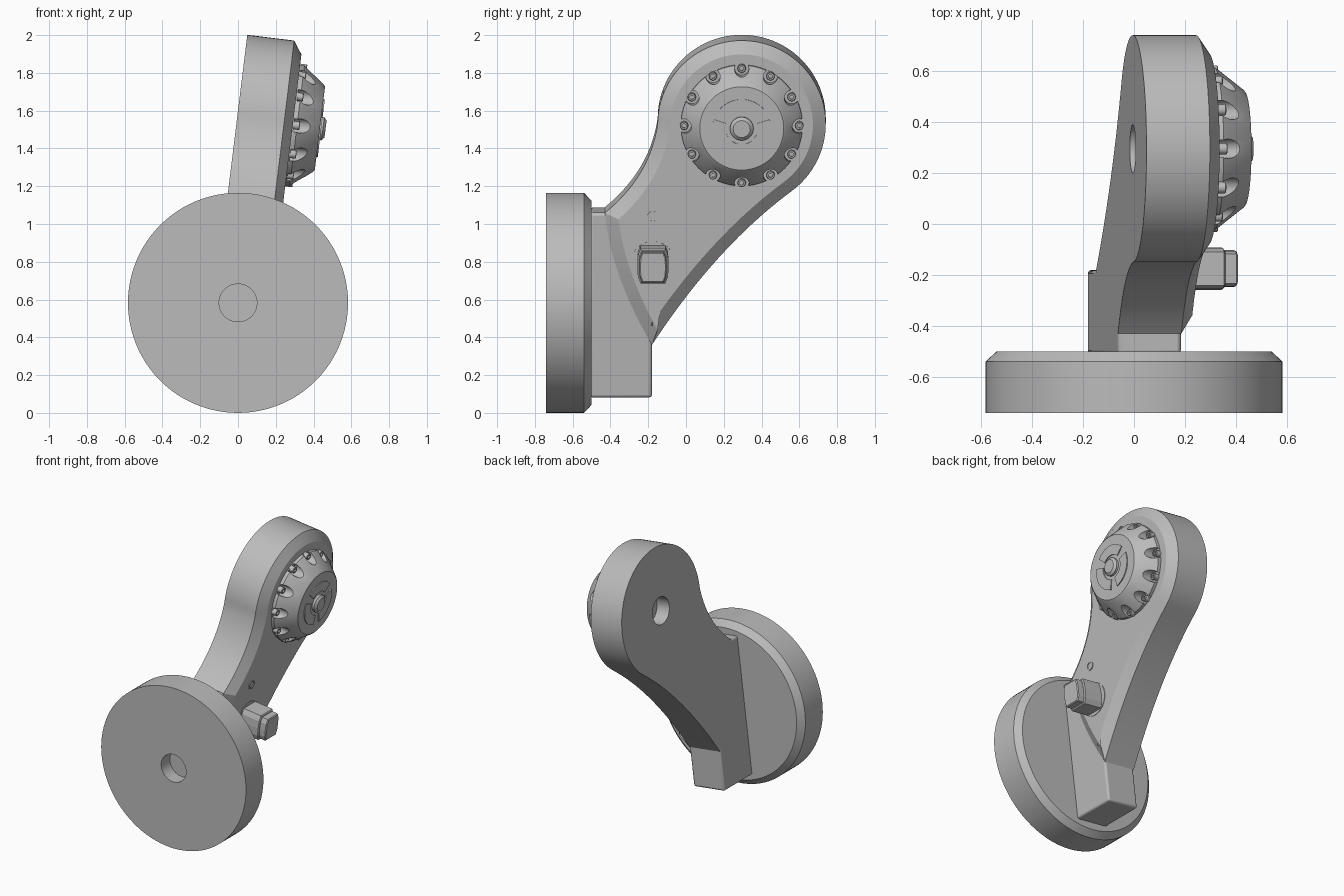
import bpy, bmesh
from math import radians, cos, sin, pi
from mathutils import Matrix, Vector

if "Cube" in bpy.data.objects:
    bpy.data.objects.remove(bpy.data.objects["Cube"])

grey = bpy.data.materials.new("plain grey")
grey.use_nodes = True
COLOUR = (0.5, 0.5, 0.5, 1)
grey.diffuse_color = COLOUR
grey.node_tree.nodes["Principled BSDF"].inputs["Base Color"].default_value = COLOUR

# Arm frame: x runs out of the arm's side face, origin at the head centre line
ARM = Matrix.Translation((-0.005, 0, 1.56)) @ Matrix.Rotation(radians(7), 4, 'Y')
HEAD_Y, HEAD_R = 0.295, 0.445
HEAD = ARM @ Matrix.Translation((0, HEAD_Y, 0))


def finish(name, bm, matrix):
    bmesh.ops.recalc_face_normals(bm, faces=bm.faces)
    mesh = bpy.data.meshes.new(name)
    bm.to_mesh(mesh)
    bm.free()
    mesh.materials.append(grey)
    obj = bpy.data.objects.new(name, mesh)
    obj.matrix_world = matrix
    bpy.context.collection.objects.link(obj)
    return obj


def smooth(obj, angle=25):
    bpy.ops.object.select_all(action='DESELECT')
    obj.select_set(True)
    bpy.context.view_layer.objects.active = obj
    bpy.ops.object.shade_smooth_by_angle(angle=radians(angle))


def lathe_into(bm, profile, steps, offset=(0, 0, 0)):
    """Turn a closed-off (x, radius) profile about the x axis."""
    verts = [bm.verts.new((x, 0, r)) for x, r in profile]
    edges = [bm.edges.new(pair) for pair in zip(verts, verts[1:])]
    before = set(bm.verts) - set(verts)
    bmesh.ops.spin(bm, geom=verts + edges, cent=(0, 0, 0), axis=(1, 0, 0),
                   angle=2 * pi, steps=steps)
    new = [v for v in bm.verts if v not in before]
    bmesh.ops.remove_doubles(bm, verts=new, dist=1e-5)
    new = [v for v in bm.verts if v not in before]
    bmesh.ops.translate(bm, verts=new, vec=offset)


def lathe(name, profile, matrix, steps=64):
    bm = bmesh.new()
    lathe_into(bm, profile, steps)
    return finish(name, bm, matrix)


def prism_into(bm, outline, x0, x1, inset=0, rise=0):
    """Extrude a (y, z) outline along x, with an optional sloped rim."""
    face = bm.faces.new([bm.verts.new((x0, y, z)) for y, z in outline])
    made = bmesh.ops.extrude_face_region(bm, geom=[face], use_keep_orig=True)["geom"]
    bmesh.ops.translate(bm, vec=(x1 - x0, 0, 0),
                        verts=[g for g in made if isinstance(g, bmesh.types.BMVert)])
    bmesh.ops.recalc_face_normals(bm, faces=bm.faces)
    if inset:
        top = [g for g in made if isinstance(g, bmesh.types.BMFace)]
        bmesh.ops.inset_region(bm, faces=top, thickness=inset, depth=rise,
                               use_even_offset=True)


def prism(name, outline, x0, x1, matrix, inset=0, rise=0):
    bm = bmesh.new()
    prism_into(bm, outline, x0, x1, inset, rise)
    return finish(name, bm, matrix)


def cut(obj, cutter):
    mod = obj.modifiers.new("cut", 'BOOLEAN')
    mod.operation, mod.solver, mod.object = 'DIFFERENCE', 'EXACT', cutter
    bpy.context.view_layer.objects.active = obj
    bpy.ops.object.modifier_apply(modifier=mod.name)
    bpy.data.objects.remove(cutter)


def curve(a, b, c, n=14):
    """Quadratic curve from a to c with control point b, end left off."""
    a, b, c = Vector(a), Vector(b), Vector(c)
    return [tuple(a * (1 - t) ** 2 + b * 2 * t * (1 - t) + c * t * t)
            for t in (i / n for i in range(n))]


def arc(centre_y, radius, start, end, n):
    return [(centre_y + radius * cos(radians(start + (end - start) * i / n)),
             radius * sin(radians(start + (end - start) * i / n)))
            for i in range(n + 1)]


# Round mounting disc with a blind hole in the front
disc = lathe("mounting_disc",
             [(-0.64, 0), (-0.64, 0.1), (-0.74, 0.1), (-0.74, 0.5825),
              (-0.54, 0.5825), (-0.5, 0.54), (-0.5, 0)],
             Matrix.Translation((0, 0, 0.5825)) @ Matrix.Rotation(radians(90), 4, 'Z'), 96)
smooth(disc)

# Swept arm with round head, sloped rim and a blind hole on the left-hand plane
head_arc = arc(HEAD_Y, HEAD_R, -53.6, 180, 56)
shoulder, heel, tip = head_arc[-1], (-0.43, -0.475), (-0.18, -1.178)
outline = (head_arc[:-1] + curve(shoulder, (-0.19, -0.278), heel)
           + curve(heel, (-0.395, -0.814), tip) + curve(tip, (0.16, -0.655), head_arc[0]))
arm = prism("arm", outline, 0, 0.25, ARM, 0.068, 0.047)
cut(arm, lathe("hole_cutter", [(-0.1, 0), (-0.1, 0.095), (0.1, 0.095), (0.1, 0)], HEAD, 48))
smooth(arm)

# Foot block joining the arm to the disc
foot = prism("foot_block", [(-0.51, -1.46), (-0.18, -1.46), (-0.18, -0.475), (-0.51, -0.475)],
             0, 0.25, ARM)
bevel = foot.modifiers.new("soft_edges", 'BEVEL')
bevel.width, bevel.segments = 0.015, 3
smooth(foot, 40)

# Conical knob with twelve scallops round its rim
SCREWS = 12
RIM = [(0.305 * sin(2 * pi * i / SCREWS), 0.305 * cos(2 * pi * i / SCREWS))
       for i in range(SCREWS)]
knob = lathe("knob", [(0.28, 0), (0.28, 0.322), (0.32, 0.322), (0.435, 0.232),
                      (0.442, 0.222), (0.442, 0)], HEAD, 96)
bm = bmesh.new()
for y, z in RIM:
    lathe_into(bm, [(0.303, 0), (0.303, 0.038), (0.5, 0.038), (0.5, 0)], 24, (0, y, z))
cut(knob, finish("scallop_cutter", bm, HEAD))
smooth(knob)

# Socket screws in the scallops
bm = bmesh.new()
for y, z in RIM:
    lathe_into(bm, [(0.28, 0), (0.28, 0.022), (0.332, 0.022), (0.335, 0.019),
                    (0.335, 0.011), (0.322, 0.011), (0.322, 0)], 16, (0, y, z))
smooth(finish("rim_screws", bm, HEAD))

# Three raised sectors between the spokes of the knob face
bm = bmesh.new()
for start in (42, 162, 282):
    sector = arc(0, 0.155, start, start + 96, 16) + arc(0, 0.085, start + 96, start, 16)
    prism_into(bm, sector, 0.44, 0.449)
smooth(finish("knob_sectors", bm, HEAD))

# Centre hub
smooth(lathe("knob_hub", [(0.43, 0), (0.43, 0.062), (0.458, 0.062), (0.472, 0.045),
                          (0.472, 0)], HEAD, 40))

# Peg with bulging sides, stepped end and a thin collar
PEG = ARM @ Matrix.Translation((0, -0.175, -0.735))


def peg_outline(s):
    half = [(0.066, -0.092), (0.08, -0.055), (0.083, 0), (0.08, 0.055), (0.066, 0.092)]
    return [(y * s, z * s) for y, z in half] + [(-y * s, z * s) for y, z in reversed(half)]


prism("peg", peg_outline(1), 0.25, 0.44, PEG, 0.008, 0.006)
prism("peg_end", peg_outline(0.87), 0.43, 0.49, PEG, 0.006, 0.006)
smooth(lathe("peg_collar", [(0.29, 0), (0.29, 0.115), (0.301, 0.115), (0.301, 0)], PEG, 48))

# Small ring above the peg
smooth(lathe("indicator_ring", [(0.29, 0), (0.29, 0.03), (0.303, 0.03), (0.303, 0.022),
                                (0.298, 0.022), (0.298, 0)],
             ARM @ Matrix.Translation((0, -0.175, -0.49)), 32))
